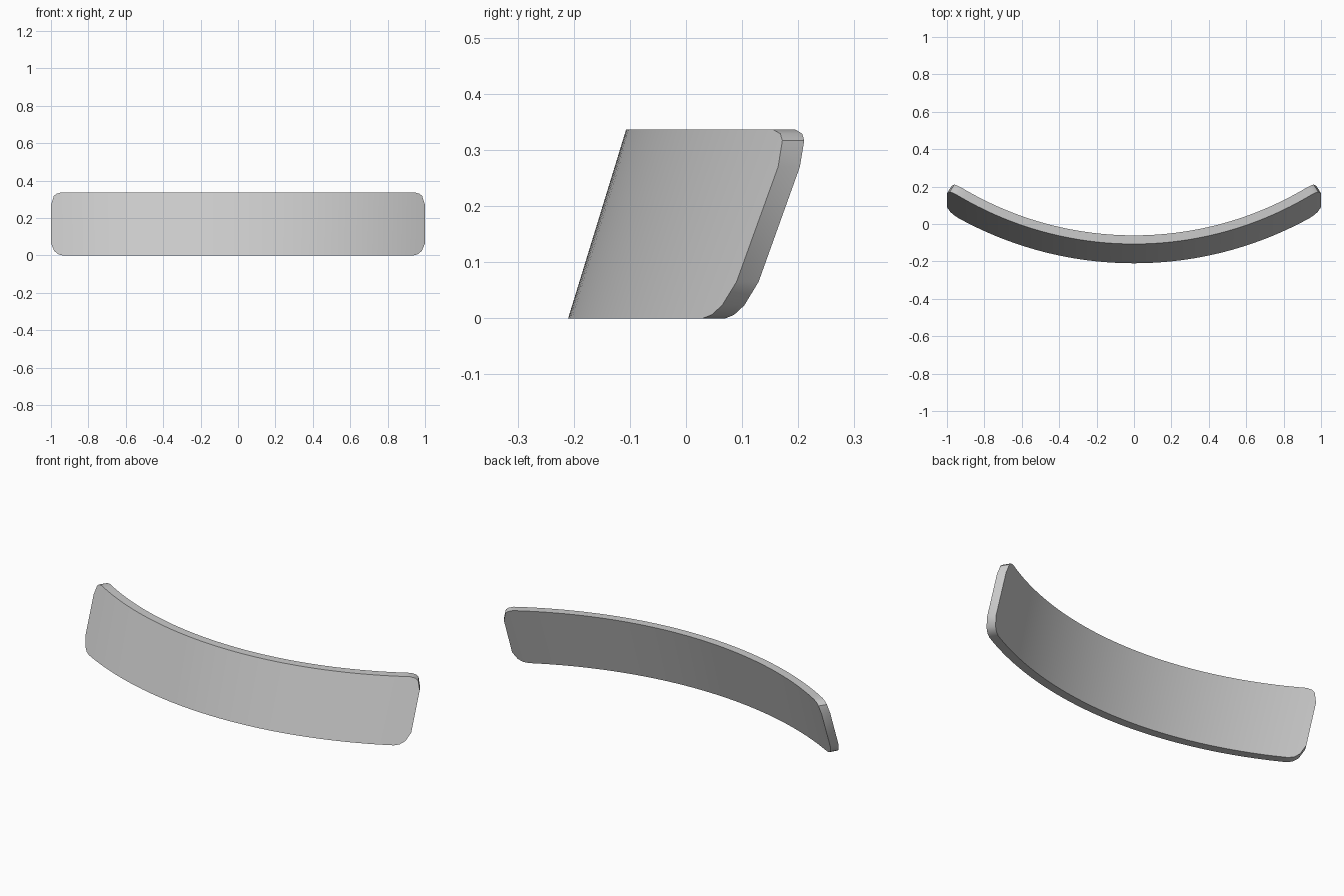
import bpy
import bmesh
from math import asin, sin, cos, radians

if "Cube" in bpy.data.objects:
    bpy.data.objects.remove(bpy.data.objects["Cube"], do_unlink=True)

BASE_RADIUS = 1.945   # the panel is a slice of an upright cone
TAPER = 0.307         # radius lost per unit of height
AXIS_Y = BASE_RADIUS - 0.21
THICKNESS = 0.046
SEGMENTS = 48

# Rounded end outline as (half width, height), from the middle to the end
LOWER = [(0.936, 0.0), (0.960, 0.006), (0.982, 0.023), (1.0, 0.065)]
UPPER = [(0.948, 0.336), (0.972, 0.329), (0.985, 0.317), (1.0, 0.27)]


def radius(z):
    return BASE_RADIUS - TAPER * z


def polar(point):
    x, z = point
    return asin(x / radius(z)), z


def rail(outline):
    """Angles and heights along one long edge, end to end."""
    ends = [polar(p) for p in outline]
    limit, z = ends[0]
    middle = [(limit * (2 * i / SEGMENTS - 1), z) for i in range(1, SEGMENTS)]
    return [(-a, h) for a, h in reversed(ends)] + middle + ends


def place(bm, point, inset):
    a, z = point
    r = radius(z) - inset
    return bm.verts.new((r * sin(a), AXIS_Y - r * cos(a), z))


# Curved panel: front and back skins joined by a rim
bm = bmesh.new()
rails = [[place(bm, p, inset) for p in rail(outline)]
         for outline, inset in ((LOWER, 0), (UPPER, 0), (UPPER, THICKNESS), (LOWER, THICKNESS))]
for k in range(4):
    a, b = rails[k], rails[(k + 1) % 4]
    for i in range(len(a) - 1):
        bm.faces.new((a[i], a[i + 1], b[i + 1], b[i]))
for i in (0, -1):
    bm.faces.new([r[i] for r in rails])
bmesh.ops.recalc_face_normals(bm, faces=bm.faces)

mesh = bpy.data.meshes.new("curved_panel")
bm.to_mesh(mesh)
bm.free()
panel = bpy.data.objects.new("curved_panel", mesh)
bpy.context.collection.objects.link(panel)

# Plain grey finish
grey = bpy.data.materials.new("light grey")
grey.use_nodes = True
colour = (0.6, 0.6, 0.6, 1.0)
grey.diffuse_color = colour
grey.node_tree.nodes["Principled BSDF"].inputs["Base Color"].default_value = colour
mesh.materials.append(grey)

# Smooth skins with crisp rim edges
bpy.ops.object.select_all(action="DESELECT")
panel.select_set(True)
bpy.context.view_layer.objects.active = panel
bpy.ops.object.shade_smooth_by_angle(angle=radians(30))
